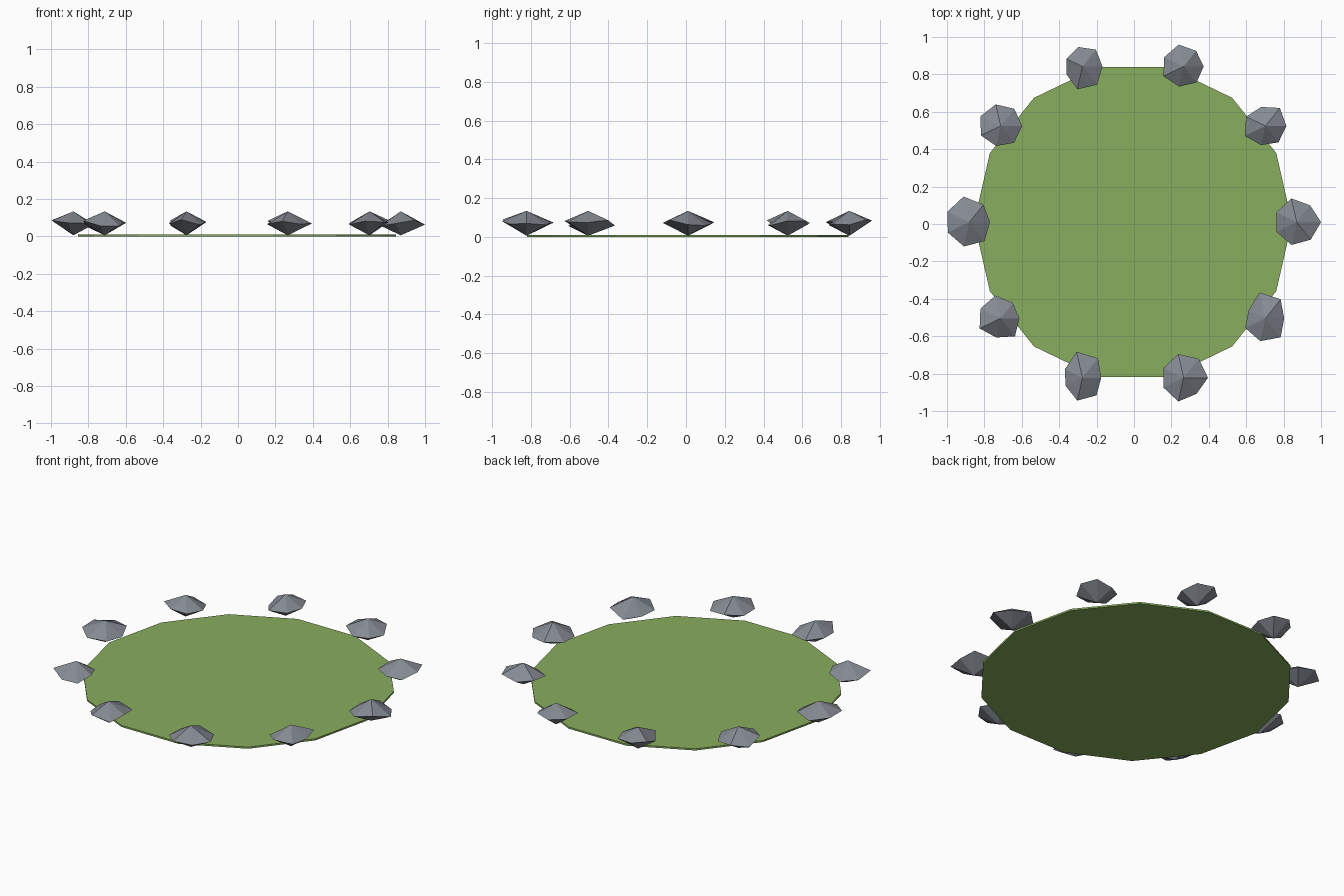
import bpy, bmesh, math, random

if "Cube" in bpy.data.objects:
    bpy.data.objects.remove(bpy.data.objects["Cube"])

random.seed(4)
CX, CY = -0.005, 0.01


def material(name, rgb):
    m = bpy.data.materials.new(name)
    m.diffuse_color = (*rgb, 1)
    m.use_nodes = True
    m.node_tree.nodes["Principled BSDF"].inputs["Base Color"].default_value = m.diffuse_color
    return m


grass_mat = material("grass_green", (0.25, 0.42, 0.11))
stone_mat = material("stone_grey", (0.235, 0.255, 0.29))


def add_object(name, bm, mat):
    bmesh.ops.recalc_face_normals(bm, faces=bm.faces)
    me = bpy.data.meshes.new(name)
    bm.to_mesh(me)
    bm.free()
    me.materials.append(mat)
    ob = bpy.data.objects.new(name, me)
    bpy.context.collection.objects.link(ob)
    return ob


# thin 14-sided grass disc
bm = bmesh.new()
rim = [bm.verts.new((CX + 0.85 * math.cos(k * math.tau / 14),
                     CY + 0.85 * math.sin(k * math.tau / 14), 0)) for k in range(14)]
base = bm.faces.new(rim)
top = bmesh.ops.extrude_face_region(bm, geom=[base], use_keep_orig=True)
bmesh.ops.translate(bm, vec=(0, 0, 0.01),
                    verts=[v for v in top["geom"] if isinstance(v, bmesh.types.BMVert)])
add_object("grass_disc", bm, grass_mat)


# a stone: seven-sided double pyramid with an uneven rim
def stone(name, x, y, radii):
    bm = bmesh.new()
    up = bm.verts.new((x, y, 0.134))
    down = bm.verts.new((x, y, 0.006))
    n = len(radii)
    ring = [bm.verts.new((x + r * math.cos(k * math.tau / n),
                          y + r * math.sin(k * math.tau / n),
                          random.uniform(0.055, 0.09))) for k, r in enumerate(radii)]
    for a, b in zip(ring, ring[1:] + ring[:1]):
        bm.faces.new((a, b, up))
        bm.faces.new((b, a, down))
    add_object(name, bm, stone_mat)


# rim radii of each stone, in hundredths, going round the disc
STONES = [
    (13, 11.5, 13, 12, 12, 12.5, 12),
    (11.2, 12.3, 10.4, 11.5, 12.3, 10.5, 11.2),
    (10.7, 10.7, 12, 11.5, 12, 11, 11),
    (10.7, 11.5, 10.7, 9.5, 9.5, 12.5, 12.5),
    (11.5, 11.7, 11.8, 12, 11.7, 11, 11.5),
    (11, 12, 14, 13, 12.8, 13.3, 13),
    (10, 10.5, 12.5, 12, 12.5, 10.5, 12.3),
    (10, 13.3, 14.3, 10.5, 10, 12.5, 12),
    (13, 13, 13, 12, 12, 13, 11),
    (10, 13, 14.2, 10, 12, 12.5, 13),
]
for i, radii in enumerate(STONES):
    a = i * math.tau / 10
    stone(f"border_stone_{i + 1}", CX + 0.875 * math.cos(a), CY + 0.875 * math.sin(a),
          [r / 100 for r in radii])
